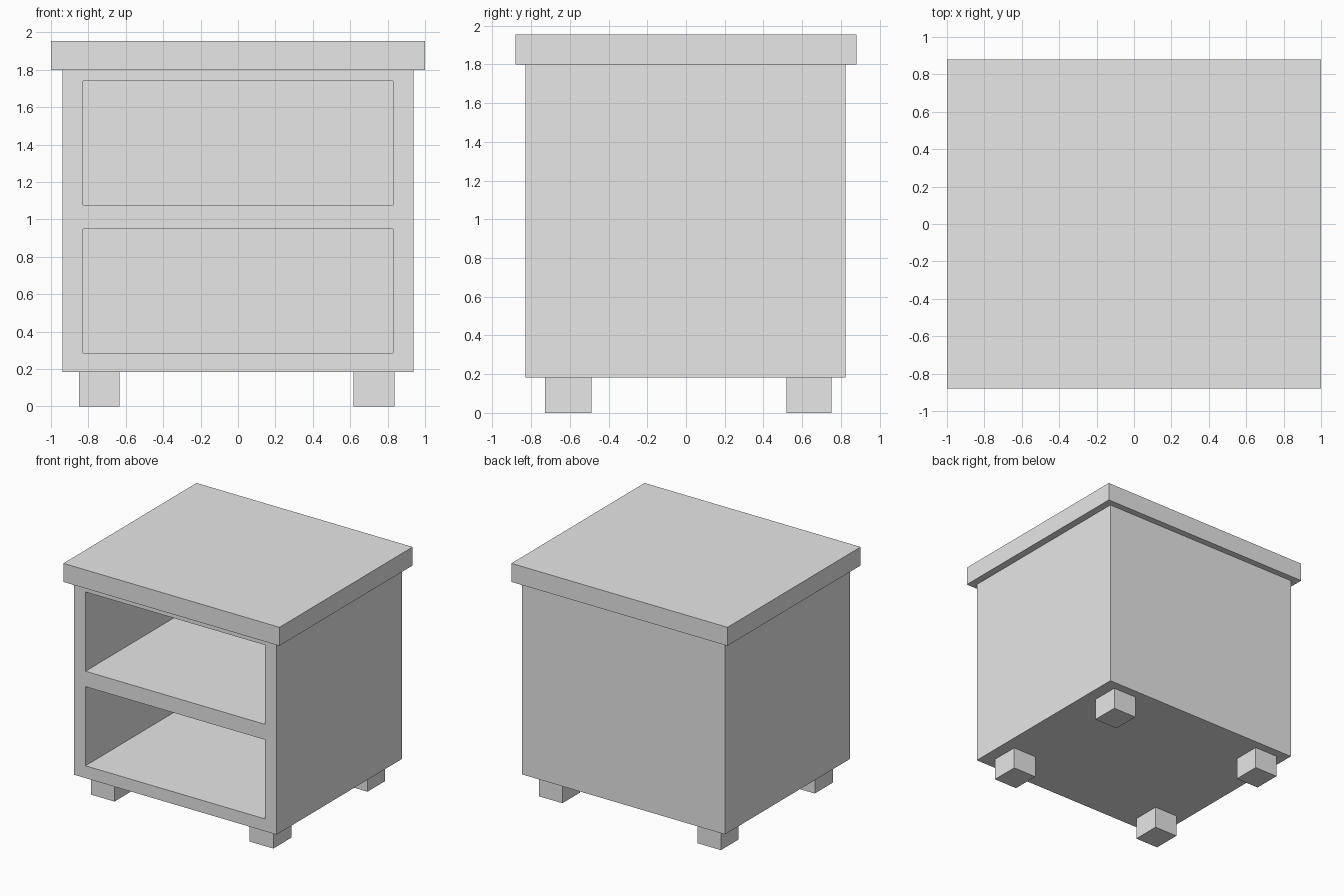
import bpy
import bmesh
from mathutils import Matrix, Vector

cube = bpy.data.objects.get("Cube")
if cube:
    bpy.data.objects.remove(cube, do_unlink=True)

# Single plain grey finish
GREY = (0.8, 0.8, 0.8, 1.0)
grey = bpy.data.materials.new("plain_grey")
grey.use_nodes = True
grey.diffuse_color = GREY
grey.node_tree.nodes["Principled BSDF"].inputs["Base Color"].default_value = GREY


def box_mesh(lo, hi):
    """A bmesh box spanning two opposite corners."""
    lo, hi = Vector(lo), Vector(hi)
    bm = bmesh.new()
    bmesh.ops.create_cube(bm, size=1.0, matrix=Matrix.LocRotScale((lo + hi) / 2, None, hi - lo))
    return bm


def finish(name, bm):
    mesh = bpy.data.meshes.new(name)
    bm.to_mesh(mesh)
    bm.free()
    mesh.materials.append(grey)
    obj = bpy.data.objects.new(name, mesh)
    bpy.context.scene.collection.objects.link(obj)
    return obj


# Cabinet body with two open compartments pushed in from the front
FRONT, BACK, INNER_BACK = -0.83, 0.825, 0.72
BOTTOM, BODY_TOP = 0.183, 1.798
OPENING_X = 0.83
OPENINGS = [(0.286, 0.948), (1.077, 1.74)]

body = box_mesh((-0.938, FRONT, BOTTOM), (0.938, BACK, BODY_TOP))
cuts = [((x, 0, 0), (1, 0, 0)) for x in (-OPENING_X, OPENING_X)]
cuts += [((0, 0, z), (0, 0, 1)) for pair in OPENINGS for z in pair]
for point, normal in cuts:
    faces = [f for f in body.faces if f.normal.y < -0.9]
    edges = {e for f in faces for e in f.edges}
    verts = {v for f in faces for v in f.verts}
    bmesh.ops.bisect_plane(body, geom=list(verts) + list(edges) + faces,
                           plane_co=point, plane_no=normal)
    body.normal_update()


def is_opening(face):
    c = face.calc_center_median()
    return (face.normal.y < -0.9 and abs(c.x) < OPENING_X
            and any(lo < c.z < hi for lo, hi in OPENINGS))


pushed = bmesh.ops.extrude_discrete_faces(body, faces=[f for f in body.faces if is_opening(f)])
for face in pushed["faces"]:
    bmesh.ops.translate(body, verts=face.verts, vec=(0, INNER_BACK - FRONT, 0))
bmesh.ops.recalc_face_normals(body, faces=body.faces)
finish("cabinet_body", body)

# Overhanging top slab
finish("top_slab", box_mesh((-1, -0.88, BODY_TOP), (1, 0.88, 1.953)))

# Four square feet
for side, x0, x1 in (("right", -0.85, -0.634), ("left", 0.617, 0.836)):
    for end, y0, y1 in (("front", -0.727, -0.488), ("back", 0.518, 0.752)):
        finish(f"{end}_{side}_foot", box_mesh((x0, y0, 0), (x1, y1, BOTTOM)))
